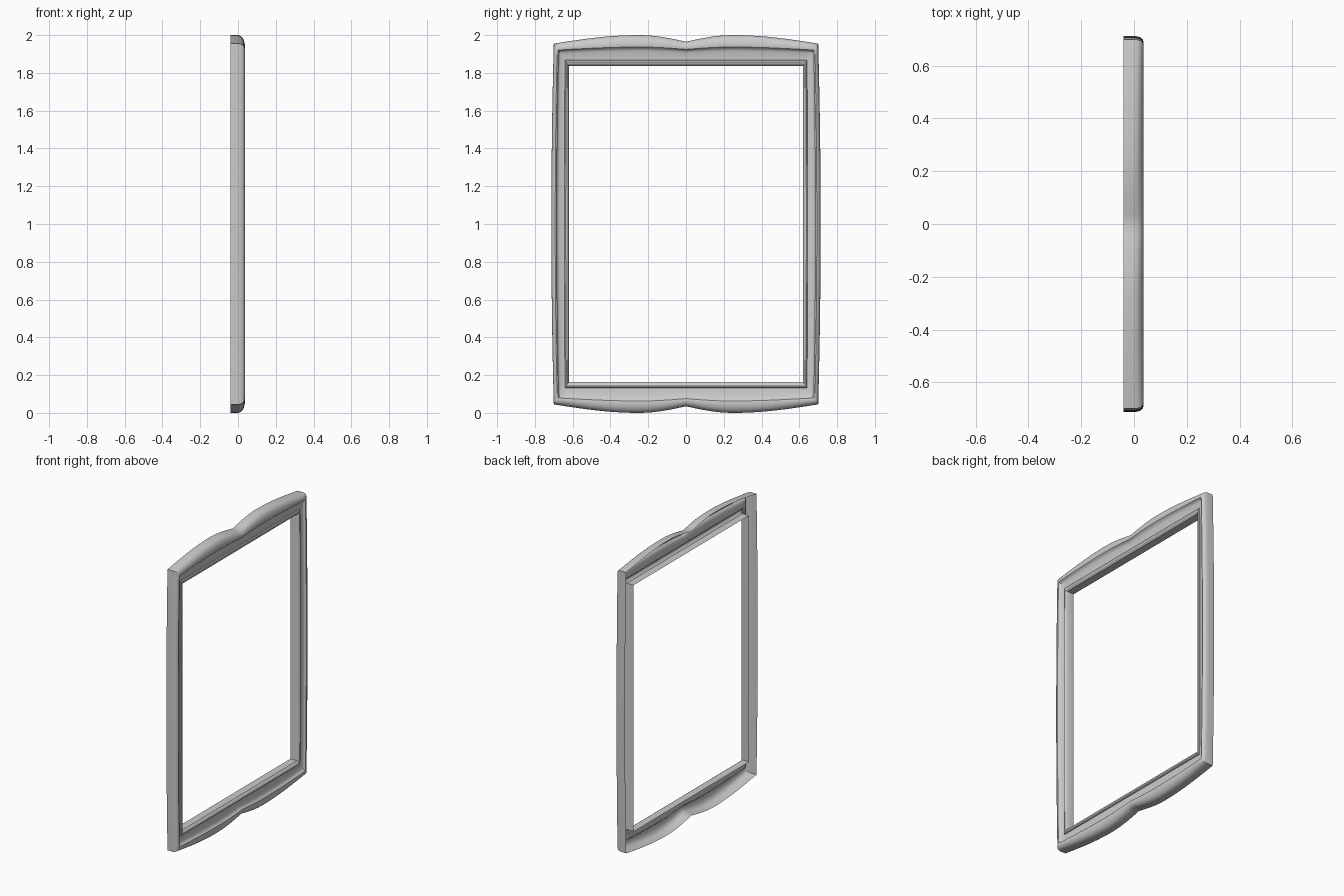
import bpy, bmesh, math

if "Cube" in bpy.data.objects:
    bpy.data.objects.remove(bpy.data.objects["Cube"])

# Moulding section: (fraction from outer edge to opening, depth in x)
PROFILE = [(0, -.04), (0, 0), (.02, .014), (.06, .025), (.13, .032), (.22, .036), (.29, .034),
           (.33, .027), (.36, .022), (.42, .019), (.60, .015), (.74, .014), (.76, .020),
           (.82, .024), (.89, .023), (.95, .018), (1, .010), (1, -.04)]
SEGS = 40


def lerp(a, b, t):
    return a + (b - a) * t


def scallop(y):
    # double-arched top and bottom edge with a cusp in the middle
    y = abs(y)
    if y > .25:
        return .045 * math.sin(math.pi / 2 * (.70 - y) / .45)
    return .01 + .035 * math.sin(math.pi / 2 * y / .25)


def rail_point(s, t):
    # top rail: s runs -1..1 along it
    y = s * lerp(.70, .62, t)
    return y, lerp(.955, .8375, t) + scallop(s * .70) * (1 - t) ** 3


def stile_point(s, t):
    # right stile: gently bowed
    z = s * lerp(.955, .8375, t)
    return lerp(.70, .62, t) + .013 * (1 - s * s) * (1 - t), z


bm = bmesh.new()
for point in (rail_point, stile_point):
    for sign in (1, -1):
        rows = []
        for i in range(SEGS + 1):
            s = -1 + 2 * i / SEGS
            row = []
            for t, x in PROFILE:
                y, z = point(s, t)
                row.append(bm.verts.new((x, sign * y, 1 + sign * z)))
            rows.append(row)
        for a, b in zip(rows, rows[1:]):
            for j in range(len(PROFILE) - 1):
                bm.faces.new((a[j], a[j + 1], b[j + 1], b[j]))

# Join the mitred corners and face the sheet outwards
bmesh.ops.remove_doubles(bm, verts=bm.verts, dist=.0001)
bmesh.ops.recalc_face_normals(bm, faces=bm.faces)
bm.normal_update()
if sum(f.normal.x * f.calc_area() for f in bm.faces) < 0:
    bmesh.ops.reverse_faces(bm, faces=bm.faces)

mesh = bpy.data.meshes.new("mirror_frame")
bm.to_mesh(mesh)
bm.free()
frame = bpy.data.objects.new("mirror_frame", mesh)
bpy.context.collection.objects.link(frame)
bpy.context.view_layer.objects.active = frame
frame.select_set(True)
bpy.ops.object.shade_smooth_by_angle(angle=math.radians(35))
